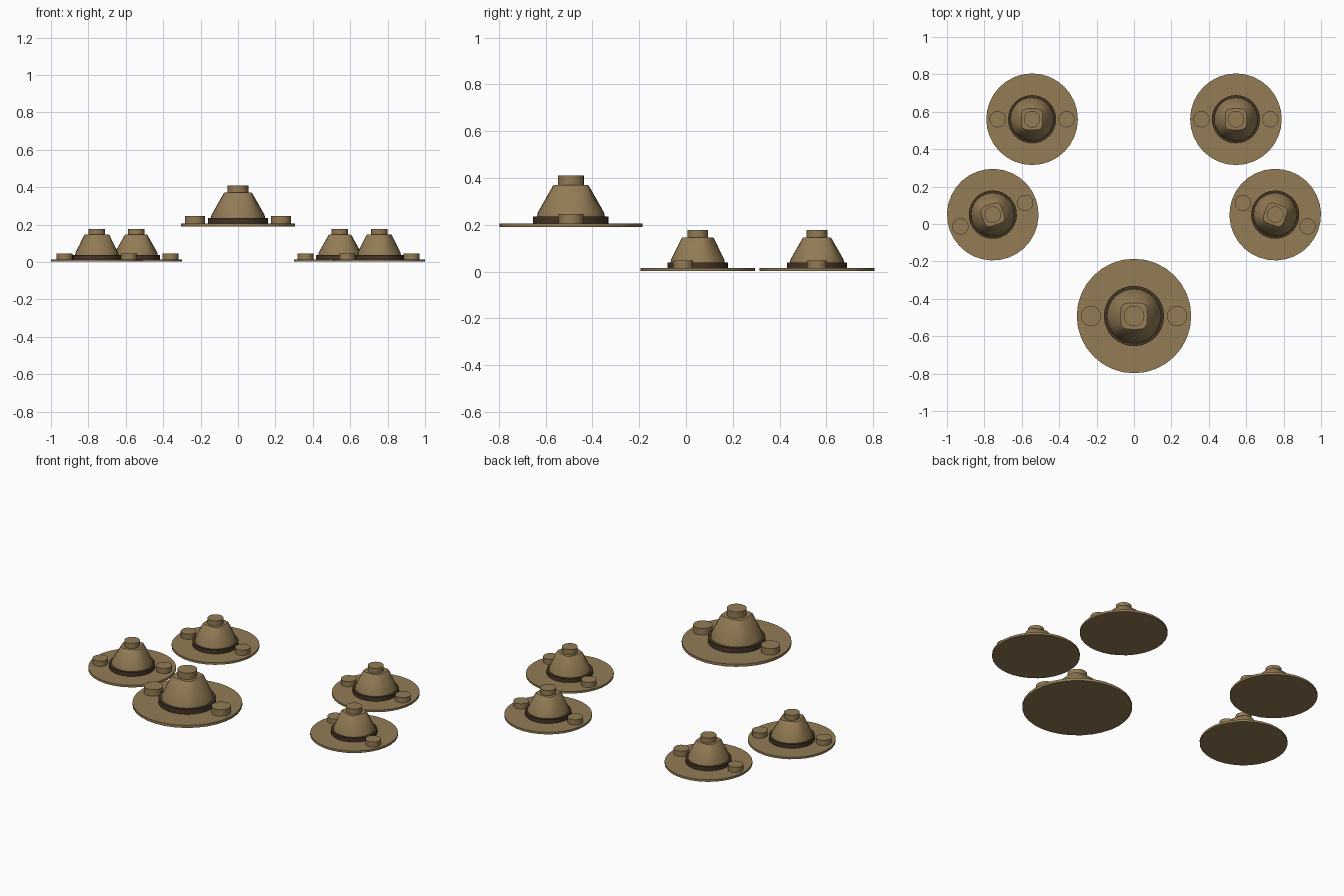
import bpy, bmesh
from math import sin, cos, pi, radians
from mathutils import Matrix

if "Cube" in bpy.data.objects:
    bpy.data.objects.remove(bpy.data.objects["Cube"])

N = 32

def material(name, col):
    m = bpy.data.materials.new(name)
    m.diffuse_color = (*col, 1)
    m.use_nodes = True
    m.node_tree.nodes["Principled BSDF"].inputs["Base Color"].default_value = m.diffuse_color
    return m

TAN = material("tan_metal", (0.29, 0.20, 0.09))
DARK = material("dark_band", (0.06, 0.035, 0.02))

def ring(r, z, squareness=0.0):
    """Circle that blends towards a rounded square of half-width r."""
    pts = []
    for i in range(N):
        a = 2 * pi * i / N
        c, s = cos(a), sin(a)
        k = 1 / (abs(c) ** 5 + abs(s) ** 5) ** 0.2
        k = 1 + (k - 1) * squareness
        pts.append((r * k * c, r * k * s, z))
    return pts

def loft(name, rings, mat, world, x=0.0):
    """Closed solid skinned through the rings, placed by the hat's matrix."""
    bm = bmesh.new()
    loops = [[bm.verts.new((p[0] + x, p[1], p[2])) for p in r] for r in rings]
    for a, b in zip(loops, loops[1:]):
        for i in range(N):
            j = (i + 1) % N
            bm.faces.new((a[i], a[j], b[j], b[i]))
    bm.faces.new(loops[0][::-1])
    bm.faces.new(loops[-1])
    me = bpy.data.meshes.new(name)
    bm.to_mesh(me)
    bm.free()
    me.materials.append(mat)
    ob = bpy.data.objects.new(name, me)
    bpy.context.collection.objects.link(ob)
    ob.matrix_world = world
    bpy.ops.object.select_all(action='DESELECT')
    ob.select_set(True)
    bpy.context.view_layer.objects.active = ob
    bpy.ops.object.shade_smooth_by_angle(angle=radians(30))

def unit(name, x, y, z, scale, turn):
    w = (Matrix.Translation((x, y, z)) @ Matrix.Rotation(radians(turn), 4, 'Z')
         @ Matrix.Scale(scale, 4))
    # thin round base plate
    loft(name + "_plate", [ring(0.306, 0), ring(0.306, 0.016)], TAN, w)
    # dark collar around the foot of the dome
    loft(name + "_collar", [ring(0.161, 0.012), ring(0.161, 0.046)], DARK, w)
    # tapered dome turning from round to rounded square
    loft(name + "_dome", [ring(0.146, 0.04), ring(0.142, 0.062, 0.05),
                          ring(0.077, 0.176, 0.85), ring(0.071, 0.181, 0.9)], TAN, w)
    # top cap
    loft(name + "_cap", [ring(0.055, 0.175), ring(0.055, 0.22)], TAN, w)
    # side buttons
    for side, sx in (("left", -0.23), ("right", 0.23)):
        loft(f"{name}_{side}_button", [ring(0.054, 0.012), ring(0.054, 0.056)], TAN, w, sx)

# raised front unit and two mirrored pairs
unit("front_unit", 0, -0.492, 0.19, 1.0, 0)
for side, s in (("left", -1), ("right", 1)):
    unit(side + "_middle_unit", s * 0.755, 0.05, 0.002, 0.8, -20 * s)
    unit(side + "_rear_unit", s * 0.545, 0.56, 0.002, 0.8, 0)
